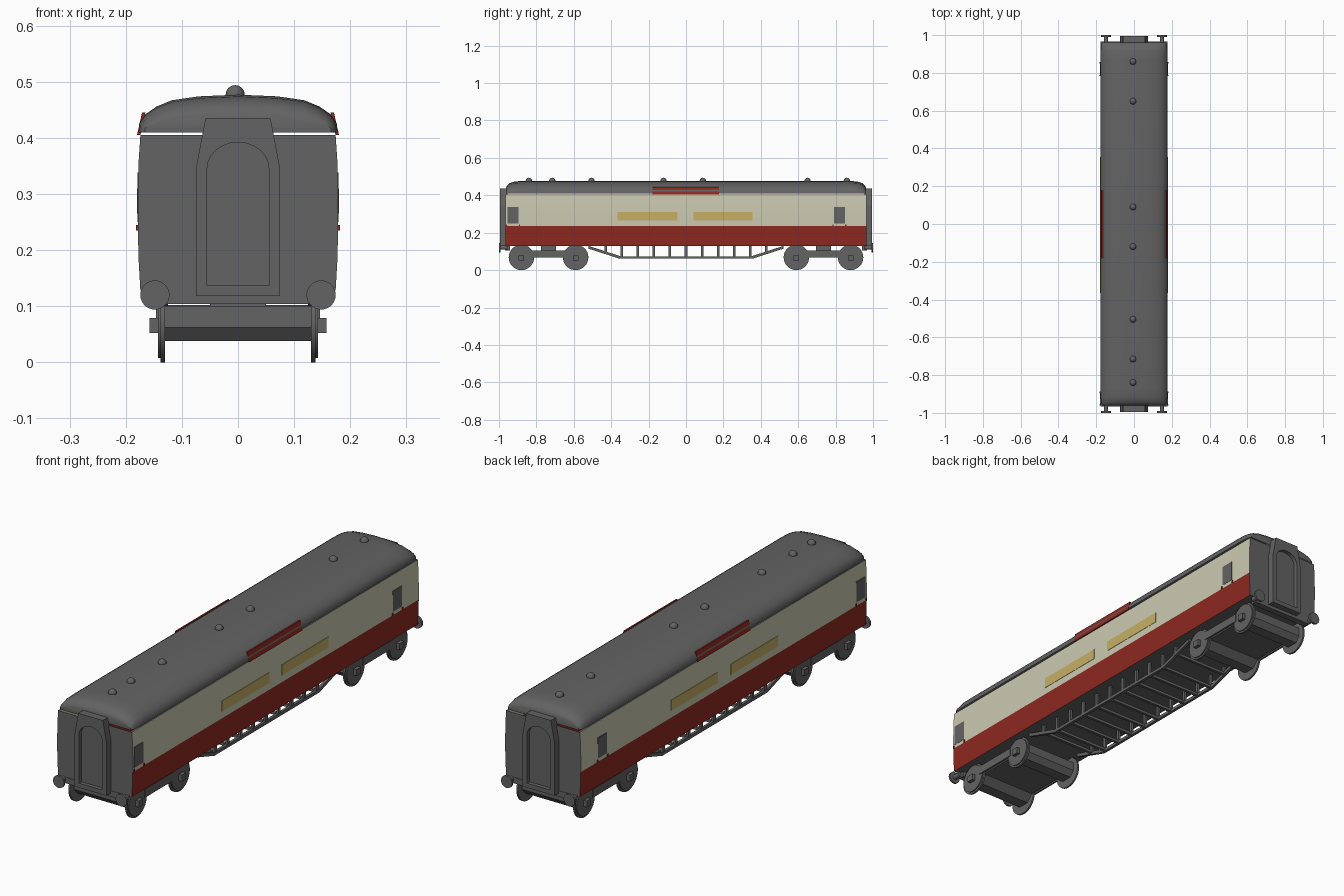
import bpy, bmesh, math

if "Cube" in bpy.data.objects:
    bpy.data.objects.remove(bpy.data.objects["Cube"])


def material(name, rgb):
    m = bpy.data.materials.new(name)
    m.diffuse_color = (*rgb, 1)
    m.use_nodes = True
    m.node_tree.nodes["Principled BSDF"].inputs["Base Color"].default_value = m.diffuse_color
    return m


GREY = material("dark grey", (0.125, 0.125, 0.125))
CREAM = material("cream", (0.60, 0.59, 0.44))
RED = material("dark red", (0.27, 0.022, 0.015))
TAN = material("tan", (0.57, 0.43, 0.13))


def finish(name, bm, mats, smooth=False):
    bmesh.ops.recalc_face_normals(bm, faces=bm.faces)
    me = bpy.data.meshes.new(name)
    bm.to_mesh(me)
    bm.free()
    ob = bpy.data.objects.new(name, me)
    bpy.context.collection.objects.link(ob)
    for m in mats:
        me.materials.append(m)
    if smooth:
        bpy.ops.object.select_all(action='DESELECT')
        ob.select_set(True)
        bpy.context.view_layer.objects.active = ob
        bpy.ops.object.shade_smooth_by_angle(angle=math.radians(35))
    return ob


def loft(name, sections, mats=(GREY,), smooth=False, skip_side=None):
    """Skin a list of equal-length closed loops and cap both ends."""
    bm = bmesh.new()
    rings = [[bm.verts.new(p) for p in s] for s in sections]
    n = len(rings[0])
    for a, b in zip(rings, rings[1:]):
        for i in range(n):
            if i != skip_side:
                j = (i + 1) % n
                bm.faces.new((a[i], a[j], b[j], b[i]))
    bm.faces.new(rings[0])
    bm.faces.new(rings[-1])
    return finish(name, bm, mats, smooth)


def prism_y(name, pts, y0, y1, mat=GREY):
    return loft(name, [[(x, y, z) for x, z in pts] for y in (y0, y1)], (mat,))


def prism_x(name, pts, x0, x1, mat=GREY):
    return loft(name, [[(x, y, z) for y, z in pts] for x in (x0, x1)], (mat,))


def box(name, x0, x1, y0, y1, z0, z1, mat=GREY):
    return prism_y(name, [(x0, z0), (x1, z0), (x1, z1), (x0, z1)], y0, y1, mat)


def disc(name, axis, r, a0, a1, u, v, n=28):
    """Cylinder along x (centre y,z) or along y (centre x,z)."""
    ring = [(u + r * math.cos(2 * math.pi * i / n), v + r * math.sin(2 * math.pi * i / n))
            for i in range(n)]
    if axis == 'x':
        secs = [[(a, p, q) for p, q in ring] for a in (a0, a1)]
    else:
        secs = [[(p, a, q) for p, q in ring] for a in (a0, a1)]
    return loft(name, secs, (GREY,), True)


# Body shell: red below the waist, cream above, grey ends and floor
half = [(0.174, 0.128), (0.177, 0.18), (0.1785, 0.235), (0.1785, 0.30), (0.177, 0.36), (0.174, 0.405)]
prof = half + [(-x, z) for x, z in reversed(half)]
body = loft("body", [[(x, y, z) for x, z in prof] for y in (-0.965, 0.965)],
            (GREY, CREAM, RED), True, skip_side=5)
for f in body.data.polygons:
    if abs(f.normal.x) > 0.7:
        f.material_index = 2 if f.center.z < 0.235 else 1

# Domed roof, lowered and narrowed towards the ends
rhalf = [(0.177, 0), (0.176, 0.016), (0.165, 0.032), (0.145, 0.046), (0.118, 0.057), (0.07, 0.064)]
rprof = rhalf + [(0, 0.067)] + [(-x, z) for x, z in reversed(rhalf)]
ends = [(0.962, 0.94, 0.45), (0.957, 0.965, 0.62), (0.943, 0.985, 0.82), (0.917, 1, 0.95), (0.87, 1, 1)]
stations = [(-y, w, h) for y, w, h in ends] + list(reversed(ends))
loft("roof", [[(x * w, y, 0.41 + z * h) for x, z in rprof] for y, w, h in stations],
     (GREY,), True, skip_side=len(rprof) - 1)

# Roof ventilators
for y in (0.86, 0.65, 0.09, -0.12, -0.505, -0.715, -0.84):
    bm = bmesh.new()
    bmesh.ops.create_uvsphere(bm, u_segments=16, v_segments=8, radius=0.017)
    bmesh.ops.translate(bm, verts=bm.verts, vec=(-0.005, y, 0.477))
    finish("roof_vent", bm, (GREY,), True)

# Side details
for s in (-1, 1):
    for y0, y1 in ((-0.365, -0.045), (0.04, 0.355)):
        box("side_panel", s * 0.176, s * 0.180, y0, y1, 0.265, 0.31, TAN)
    for y in (-0.925, 0.82):
        box("door_window", s * 0.175, s * 0.1795, y - 0.03, y + 0.03, 0.25, 0.338)
        for dy in (-0.034, 0.034):
            box("door_hinge", s * 0.176, s * 0.182, y + dy - 0.003, y + dy + 0.003, 0.235, 0.245, RED)
    prism_y("roof_board", [(s * 0.174, 0.405), (s * 0.180, 0.405), (s * 0.171, 0.445), (s * 0.165, 0.445)],
            -0.18, 0.177, RED)

# End fittings, the same at both ends
for e in (-1, 1):
    # Gangway with arched door recess
    outer = [(-0.075, 0.118), (0.075, 0.118), (0.075, 0.345), (0.058, 0.435), (-0.058, 0.435), (-0.075, 0.345)]
    gang = prism_y("gangway", outer, e * 0.955, e * 0.995)
    arch = [(-0.055, 0.137), (0.055, 0.137)]
    arch += [(0.055 * math.cos(math.pi * i / 12), 0.345 + 0.047 * math.sin(math.pi * i / 12)) for i in range(13)]
    cutter = prism_y("door_cutter", arch, e * 0.978, e * 1.02)
    cutter.hide_render = True
    mod = gang.modifiers.new("recess", 'BOOLEAN')
    mod.operation = 'DIFFERENCE'
    mod.object = cutter
    bpy.context.view_layer.objects.active = gang
    bpy.ops.object.modifier_apply(modifier=mod.name)
    bpy.data.objects.remove(cutter)
    # Buffer beam and buffers
    box("buffer_beam", -0.145, 0.145, e * 0.94, e * 0.967, 0.104, 0.129)
    for s in (-1, 1):
        disc("buffer_shaft", 'y', 0.011, e * 0.955, e * 0.993, s * 0.148, 0.12, 16)
        disc("buffer_head", 'y', 0.026, e * 0.991, e * 1.0, s * 0.148, 0.12)

    # Bogie frame dips around each axle
    c = e * 0.735
    h = [(0.085, 0.068), (0.115, 0.038), (0.165, 0.038), (0.185, 0.062), (0.185, 0.1)]
    prism_x("bogie_frame", [(c + y, z) for y, z in h] + [(c - y, z) for y, z in reversed(h)], -0.131, 0.131)
    box("bogie_pivot", -0.05, 0.05, c - 0.04, c + 0.04, 0.09, 0.13)
    for s in (-1, 1):
        box("bogie_side_beam", s * 0.138, s * 0.146, c - 0.1, c + 0.1, 0.068, 0.104)
        for d in (-0.145, 0.145):
            disc("wheel_flange", 'x', 0.068, s * 0.130, s * 0.138, c + d, 0.068, 32)
            disc("wheel_tread", 'x', 0.060, s * 0.138, s * 0.143, c + d, 0.068, 32)
            box("axle_box", s * 0.142, s * 0.158, c + d - 0.015, c + d + 0.015, 0.052, 0.079)

# Truss underframe: lower chords, posts and cross bars
posts = [-0.43 + 0.086 * i for i in range(11)]
for s in (-1, 1):
    chord = [(-0.53, 0.128), (-0.36, 0.073), (0.36, 0.073), (0.53, 0.128),
             (0.50, 0.128), (0.50, 0.120), (0.36, 0.061), (-0.36, 0.061), (-0.50, 0.120)]
    chord = [(-0.52, 0.129), (-0.35, 0.074), (0.35, 0.074), (0.52, 0.129),
             (0.52, 0.114), (0.355, 0.061), (-0.355, 0.061), (-0.52, 0.114)]
    prism_x("truss_chord", chord, s * 0.125, s * 0.137)
    for y in posts:
        box("truss_post", s * 0.126, s * 0.136, y - 0.007, y + 0.007,
            0.09 if abs(y) > 0.4 else 0.066, 0.13)
for y in posts:
    z = 0.09 if abs(y) > 0.4 else 0.064
    box("truss_cross_bar", -0.13, 0.13, y - 0.006, y + 0.006, z, z + 0.012)
